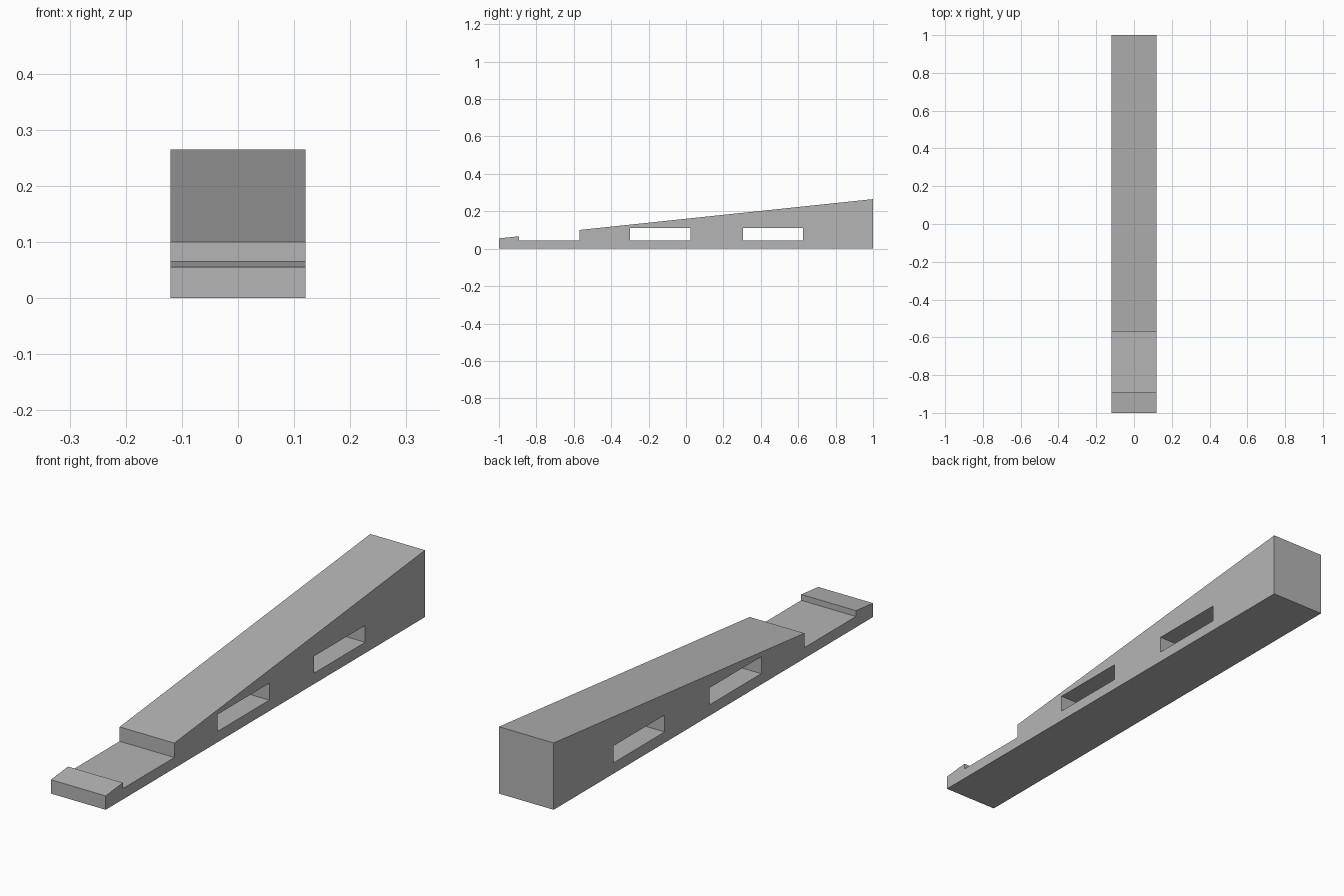
import bpy
import bmesh
from mathutils import Vector

if "Cube" in bpy.data.objects:
    bpy.data.objects.remove(bpy.data.objects["Cube"], do_unlink=True)

HALF_WIDTH = 0.12
FLOOR = 0.043        # height of the notch floor and slot bottoms
SLOT_TOP = 0.11

grey = bpy.data.materials.new("plain grey")
grey.use_nodes = True
colour = (0.46, 0.46, 0.46, 1)
grey.diffuse_color = colour
grey.node_tree.nodes["Principled BSDF"].inputs["Base Color"].default_value = colour


def slope(y):
    """Height of the wedge's sloping top at y."""
    return 0.16 + 0.105 * y


def extrude_profile(name, profile, half_width):
    """Solid made by sweeping a (y, z) side profile across x."""
    bm = bmesh.new()
    face = bm.faces.new([bm.verts.new((-half_width, y, z)) for y, z in profile])
    swept = bmesh.ops.extrude_face_region(bm, geom=[face])["geom"]
    verts = [v for v in swept if isinstance(v, bmesh.types.BMVert)]
    bmesh.ops.translate(bm, verts=verts, vec=Vector((2 * half_width, 0, 0)))
    bmesh.ops.recalc_face_normals(bm, faces=bm.faces)
    mesh = bpy.data.meshes.new(name)
    bm.to_mesh(mesh)
    bm.free()
    mesh.materials.append(grey)
    obj = bpy.data.objects.new(name, mesh)
    bpy.context.collection.objects.link(obj)
    return obj


# Wedge body with the front lip and the notch behind it
lip_end, ramp_start = -0.893, -0.57
wedge = extrude_profile("wedge_body", [
    (-1, 0), (1, 0), (1, slope(1)),
    (ramp_start, slope(ramp_start)), (ramp_start, FLOOR),
    (lip_end, FLOOR), (lip_end, slope(lip_end)), (-1, slope(-1)),
], HALF_WIDTH)

# Two rectangular slots right through the sides
bpy.context.view_layer.objects.active = wedge
for y0, y1 in ((-0.3, 0.025), (0.305, 0.625)):
    cutter = extrude_profile("slot_cutter", [
        (y0, FLOOR), (y1, FLOOR), (y1, SLOT_TOP), (y0, SLOT_TOP),
    ], HALF_WIDTH * 2)
    cutter.hide_render = True
    cut = wedge.modifiers.new("slot", "BOOLEAN")
    cut.operation = "DIFFERENCE"
    cut.solver = "EXACT"
    cut.object = cutter
    bpy.ops.object.modifier_apply(modifier=cut.name)
    bpy.data.objects.remove(cutter, do_unlink=True)
